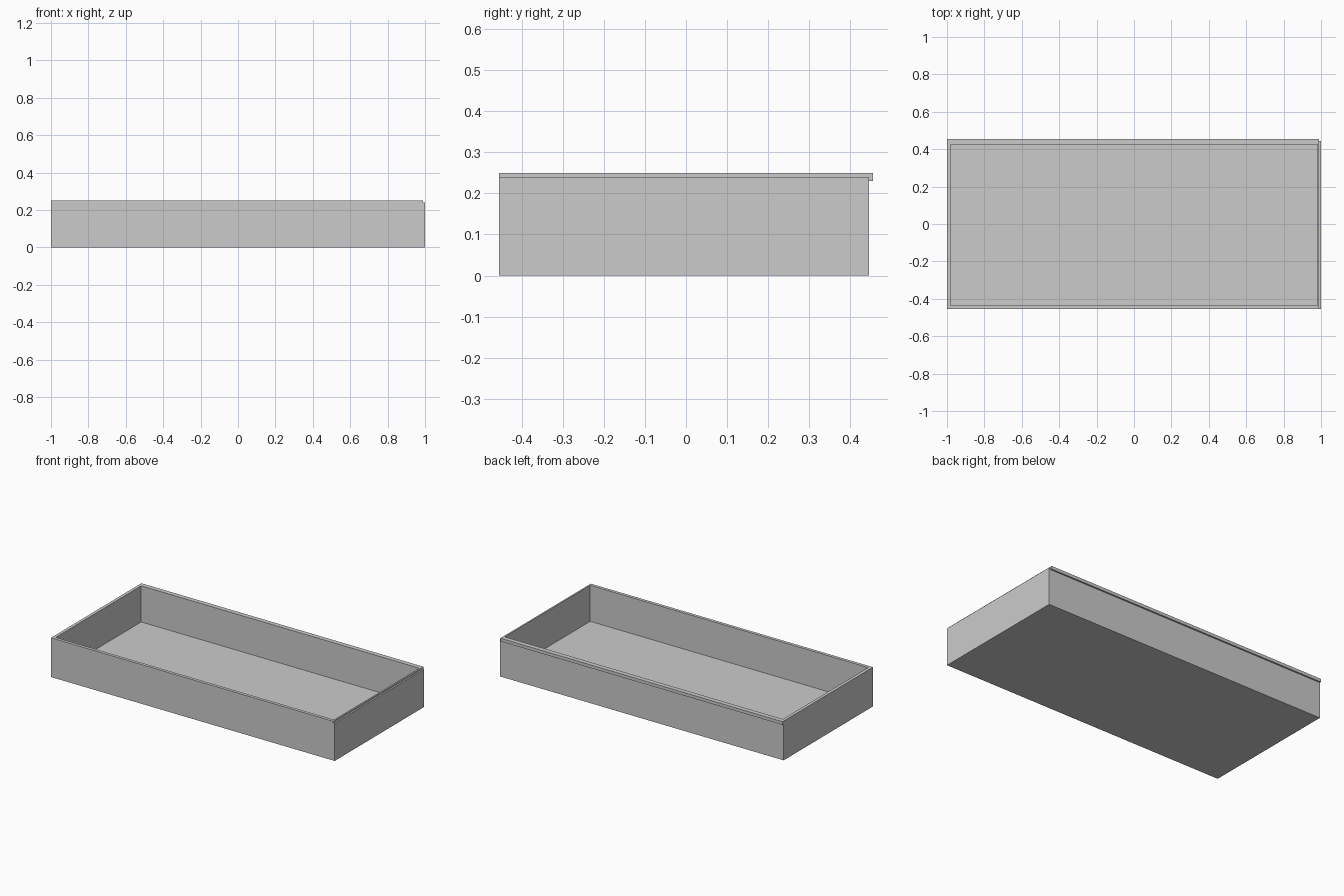
import bpy

if "Cube" in bpy.data.objects:
    bpy.data.objects.remove(bpy.data.objects["Cube"])


def box(name, lo, hi):
    """Axis-aligned box between two corners."""
    bpy.ops.mesh.primitive_cube_add(size=1, location=[(a + b) / 2 for a, b in zip(lo, hi)])
    ob = bpy.context.object
    ob.name = name
    ob.scale = [b - a for a, b in zip(lo, hi)]
    bpy.ops.object.transform_apply(location=False, rotation=False, scale=True)
    return ob


def cut(target, cutter):
    """Subtract the cutter from the target, then remove the cutter."""
    cutter.hide_render = True
    mod = target.modifiers.new("cut", 'BOOLEAN')
    mod.operation = 'DIFFERENCE'
    mod.solver = 'EXACT'
    mod.object = cutter
    bpy.context.view_layer.objects.active = target
    bpy.ops.object.modifier_apply(modifier=mod.name)
    bpy.data.objects.remove(cutter, do_unlink=True)


H = 0.25       # overall height
WALL = 0.02    # wall and floor thickness
STEP = 0.01    # size of the interlocking step
Y0, Y1 = -0.455, 0.445

# Open tray body
tray = box("tray", (-1, Y0, 0), (1, Y1, H))
cut(tray, box("cavity", (-1 + WALL, Y0 + WALL, WALL), (1 - WALL, Y1 - WALL, H + 0.1)))

# Stepped ledge along the outside of the right wall's top
cut(tray, box("ledge", (1 - STEP, Y0 - 0.1, H - STEP), (1.1, Y1 + 0.1, H + 0.1)))

# Overhanging lip along the back
box("back_lip", (-1, Y1, H - 2 * STEP), (1 - STEP, Y1 + STEP, H))
